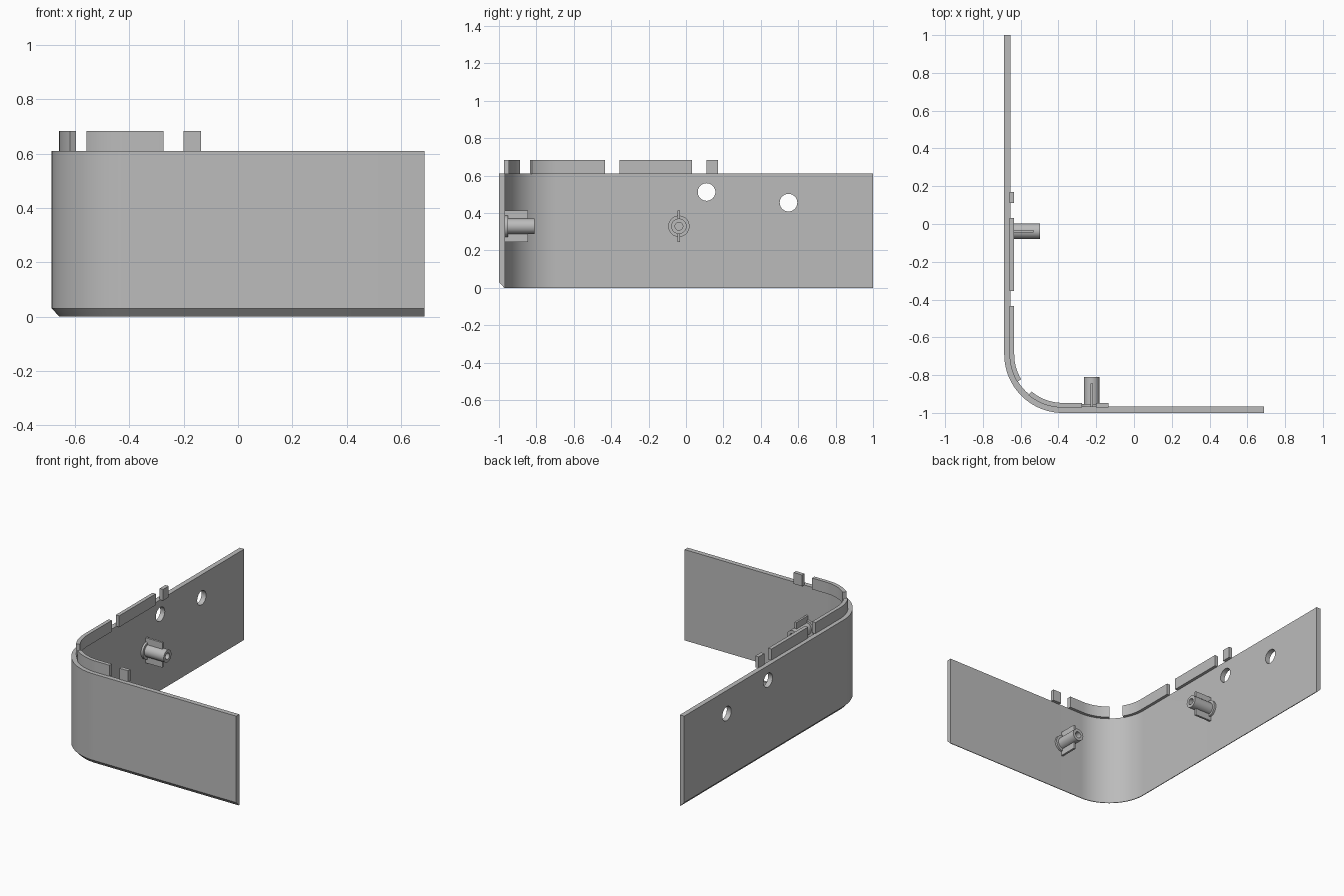
import bpy, bmesh, math
from mathutils import Matrix, Vector

cube = bpy.data.objects.get("Cube")
if cube:
    bpy.data.objects.remove(cube, do_unlink=True)

# Single grey plastic
grey = bpy.data.materials.new("grey plastic")
grey.use_nodes = True
GREY = (0.5, 0.5, 0.5, 1)
grey.diffuse_color = GREY
grey.node_tree.nodes["Principled BSDF"].inputs["Base Color"].default_value = GREY

X0, Y0 = -0.687, -1.0          # outer faces of the two legs
R = 0.31                       # outer corner radius
CX, CY = X0 + R, Y0 + R        # corner centre
WALL, TOP = 0.033, 0.61
ARC_STEPS = 32


def finish(bm, name, smooth=True):
    bmesh.ops.recalc_face_normals(bm, faces=bm.faces[:])
    mesh = bpy.data.meshes.new(name)
    bm.to_mesh(mesh)
    bm.free()
    mesh.materials.append(grey)
    ob = bpy.data.objects.new(name, mesh)
    bpy.context.collection.objects.link(ob)
    bpy.ops.object.select_all(action='DESELECT')
    ob.select_set(True)
    bpy.context.view_layer.objects.active = ob
    if smooth:
        bpy.ops.object.shade_smooth_by_angle(angle=math.radians(30))
    return ob


def path_point(t, inset):
    """Side leg for t < 0, corner arc for 0..1, front leg for t > 1."""
    a = math.pi * (1 + min(max(t, 0), 1) / 2)
    x = CX + (R - inset) * math.cos(a) + max(t - 1, 0)
    y = CY + (R - inset) * math.sin(a) + max(-t, 0)
    return x, y


def sweep(name, start, end, profile):
    """Run an (inset, z) profile along the bent path."""
    arc = [i / ARC_STEPS for i in range(ARC_STEPS + 1)]
    stops = [start] + [t for t in arc if start < t < end] + [end]
    bm = bmesh.new()
    rings = [[bm.verts.new((*path_point(t, d), z)) for d, z in profile] for t in stops]
    n = len(profile)
    for a, b in zip(rings, rings[1:]):
        for i in range(n):
            j = (i + 1) % n
            bm.faces.new((a[i], a[j], b[j], b[i]))
    bm.faces.new(rings[0])
    bm.faces.new(rings[-1])
    return finish(bm, name)


# Bent wall with a chamfered outer bottom edge
wall = sweep("corner_wall", CY - 1.0, 1 + 0.687 - CX,
             [(0, 0.03), (0, TOP), (WALL, TOP), (WALL, 0), (0.028, 0)])

# Round holes through the side leg
for y, z in ((0.11, 0.512), (0.548, 0.455)):
    bm = bmesh.new()
    place = Matrix.Translation((X0, y, z)) @ Matrix.Rotation(math.pi / 2, 4, 'Y')
    bmesh.ops.create_cone(bm, cap_ends=True, segments=40, radius1=0.047,
                          radius2=0.047, depth=0.3, matrix=place)
    cutter = finish(bm, "hole_cutter", False)
    cutter.hide_render = True
    bpy.context.view_layer.objects.active = wall
    cut = wall.modifiers.new("hole", 'BOOLEAN')
    cut.object, cut.operation, cut.solver = cutter, 'DIFFERENCE', 'EXACT'
    bpy.ops.object.modifier_apply(modifier=cut.name)
    bpy.data.objects.remove(cutter, do_unlink=True)

# Interrupted locating lip along the inner rim
lip = [(0.028, TOP - 0.002), (0.028, 0.684), (0.053, 0.684), (0.053, TOP - 0.002)]
spans = {
    "side_tab": (CY - 0.17, CY - 0.11),
    "side_lip": (CY - 0.033, CY + 0.355),
    "side_corner_lip": (CY + 0.433, 31 / 90),
    "front_corner_lip": (50 / 90, 1 - 0.274 - CX),
    "front_tab": (1 - 0.2 - CX, 1 - 0.136 - CX),
}
for name, (start, end) in spans.items():
    sweep(name, start, end, lip)


def screw_post(name, base, direction):
    """Hollow post with a base collar and ribs above and below."""
    rot = Vector(direction).to_track_quat('Z', 'Y').to_matrix().to_4x4()
    place = Matrix.Translation(base) @ rot
    outline = [(0.057, -0.005), (0.057, 0.014), (0.041, 0.014), (0.041, 0.157),
               (0.021, 0.157), (0.021, 0.03), (0, 0.03)]
    bm = bmesh.new()
    verts = [bm.verts.new((r, 0, h)) for r, h in outline]
    edges = [bm.edges.new(pair) for pair in zip(verts, verts[1:])]
    bmesh.ops.spin(bm, geom=verts + edges, cent=(0, 0, 0), axis=(0, 0, 1),
                   angle=math.tau, steps=32)
    bmesh.ops.remove_doubles(bm, verts=bm.verts[:], dist=0.0001)
    bm.transform(place)
    finish(bm, name)
    for side, sign in (("upper", 1), ("lower", -1)):
        bm = bmesh.new()
        bmesh.ops.create_cube(bm, size=1)
        along = Vector(direction)
        size = [0.128 if abs(c) > 0.5 else 0.014 for c in along]
        size[2] = 0.05
        bm.transform(Matrix.Translation(Vector(base) + along * 0.059
                                        + Vector((0, 0, sign * 0.059)))
                     @ Matrix.Diagonal((*size, 1)))
        finish(bm, f"{name}_{side}_rib", False)


screw_post("side_post", (X0 + WALL, -0.038, 0.329), (1, 0, 0))
screw_post("front_post", (-0.224, Y0 + WALL, 0.329), (0, 1, 0))
